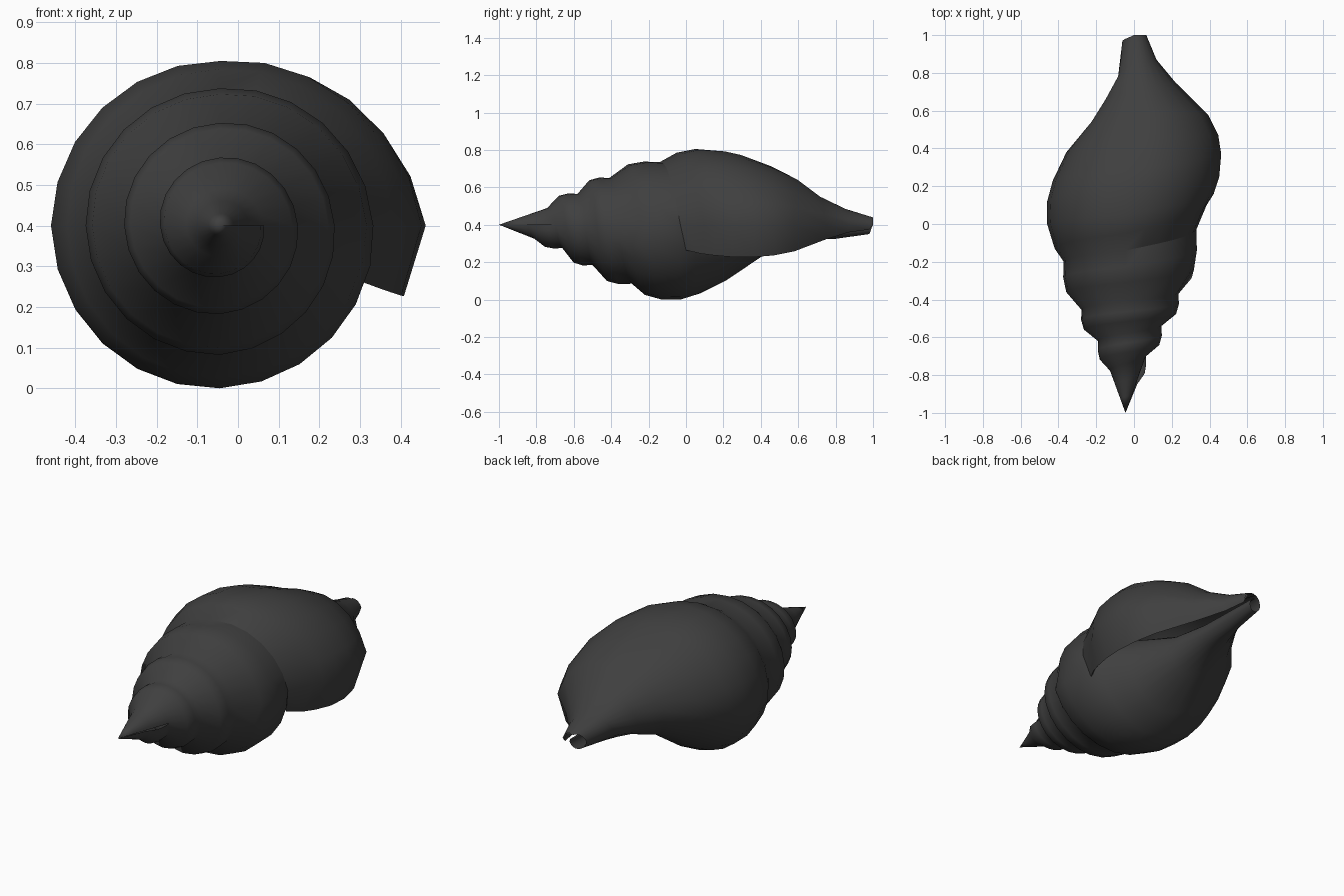
import bpy, bmesh, math

if "Cube" in bpy.data.objects:
    bpy.data.objects.remove(bpy.data.objects["Cube"])

ZC = 0.403
STEPS = 24

def table(pts, v):
    """Piecewise linear lookup."""
    if v <= pts[0][0]:
        return pts[0][1]
    for (a, p), (b, q) in zip(pts, pts[1:]):
        if v <= b:
            return p + (q - p) * (v - a) / (b - a)
    return pts[-1][1]

# suture line: turn -> y, and y -> radius
SUTURE = [(-5, -1), (-4.5, -.92), (-3.75, -.81), (-3.25, -.74), (-2.75, -.66),
          (-2.25, -.58), (-1.75, -.5), (-1.25, -.41), (-1, -.37), (-.75, -.29),
          (-.5, -.2), (-.25, -.14), (0, -.03)]
RADIUS = [(-1, 0), (-.9, .045), (-.81, .075), (-.74, .09), (-.66, .125), (-.58, .165),
          (-.5, .215), (-.41, .25), (-.37, .28), (-.29, .315), (-.14, .335), (-.03, .375)]

# body whorl: turn -> section as y list and r list, from suture to canal tip
BODY = [
    (-1.25, [-.41, -.33, -.25, -.14, -.05, .1, .38, .6, .8, 1],
            [.25, .33, .35, .335, .2, .1, .05, .03, .02, .01]),
    (-1, [-.37, -.3, -.2, -.03, .05, .18, .38, .6, .8, 1],
         [.28, .36, .38, .375, .32, .21, .08, .04, .03, .02]),
    (-.75, [-.29, -.22, -.13, -.03, .05, .18, .38, .6, .8, .98],
           [.315, .375, .4, .4, .375, .305, .16, .085, .075, .05]),
    (-.5, [-.2, -.13, 0, .12, .23, .38, .53, .65, .77, .97],
          [.325, .375, .415, .42, .395, .33, .21, .14, .075, .06]),
    (-.25, [-.14, -.05, .05, .2, .28, .45, .6, .7, .85, 1],
           [.335, .385, .405, .39, .365, .295, .215, .145, .08, .035]),
    (0, [-.03, .1, .16, .25, .37, .47, .58, .75, .87, 1],
        [.375, .425, .46, .485, .49, .47, .41, .23, .125, .065]),
    (.06, [0, .08, .15, .25, .36, .47, .58, .75, .87, .98],
          [.37, .42, .445, .468, .47, .445, .385, .21, .11, .07]),
]

def spire_section(s):
    y0, y1 = table(SUTURE, s), table(SUTURE, s + 1)
    r0, r1 = table(RADIUS, y0), table(RADIUS, y1)
    if s < -4 + 1e-6:      # first turn closes to the apex as a cone
        y0, r0 = -1, 0
        return [(y0 + (y1 - y0) * t, r1 * t) for t in (0, .33, .67, 1)]
    h, d = y1 - y0, r1 - r0
    return [(y0, r0), (y0 + .37 * h, r0 + .86 * d), (y0 + .68 * h, r0 + 1.03 * d), (y1, r1)]

def body_section(s):
    sec = [(table([(k[0], k[1][j]) for k in BODY], s),
            table([(k[0], k[2][j]) for k in BODY], s)) for j in range(10)]
    if s <= 0:             # share the suture with the whorl before it
        y = table(SUTURE, s)
        sec[0] = (y, table(RADIUS, y))
    if s < -.999:
        sec[:4] = spire_section(s)
    return sec

def place(s, y, r):
    a = s * 2 * math.pi
    return (-.045 + .045 * max(y, 0) + r * math.cos(a), y, ZC - r * math.sin(a))

def sweep(bm, rows, skip=lambda s, j: False):
    grid = [[bm.verts.new(place(s, y, r)) for y, r in sec] for s, sec in rows]
    for i in range(len(rows) - 1):
        for j in range(len(grid[0]) - 1):
            if not skip(rows[i][0], j):
                bm.faces.new((grid[i][j], grid[i+1][j], grid[i+1][j+1], grid[i][j+1]))

bm = bmesh.new()

# stepped spire
sweep(bm, [(-5 + i / STEPS, spire_section(-5 + i / STEPS)) for i in range(STEPS + 1)])
sweep(bm, [(-4 + i / STEPS, spire_section(-4 + i / STEPS + 2e-6)) for i in range(3 * STEPS + 1)])

# body whorl with columella start, outer lip and rolled inner lip
turns = [-1.25 + i / STEPS for i in range(int(1.25 * STEPS) + 1)] + [.06]
rows = [(s, body_section(s)) for s in turns]
for s, k in [(.055, .95), (.02, .91), (-.08, .89), (-.17, .88), (-.26, .88)]:
    rows.append((s, [(y, r * k) for y, r in body_section(s)]))
sweep(bm, rows, lambda s, j: s < -1.001 and j < 3)

# weld the whorls along their sutures
bmesh.ops.remove_doubles(bm, verts=bm.verts, dist=.002)
bmesh.ops.delete(bm, geom=[v for v in bm.verts if not v.link_faces], context='VERTS')
low = min(v.co.z for v in bm.verts)
bmesh.ops.translate(bm, verts=bm.verts, vec=(0, 0, -low))
me = bpy.data.meshes.new("spiral_shell")
bm.to_mesh(me)
bm.free()

mat = bpy.data.materials.new("dark_grey")
mat.diffuse_color = (.05, .05, .05, 1)
mat.use_nodes = True
mat.node_tree.nodes["Principled BSDF"].inputs["Base Color"].default_value = mat.diffuse_color
me.materials.append(mat)
shell = bpy.data.objects.new("spiral_shell", me)
bpy.context.collection.objects.link(shell)
shell.select_set(True)
bpy.context.view_layer.objects.active = shell
bpy.ops.object.shade_smooth_by_angle(angle=math.radians(75))
